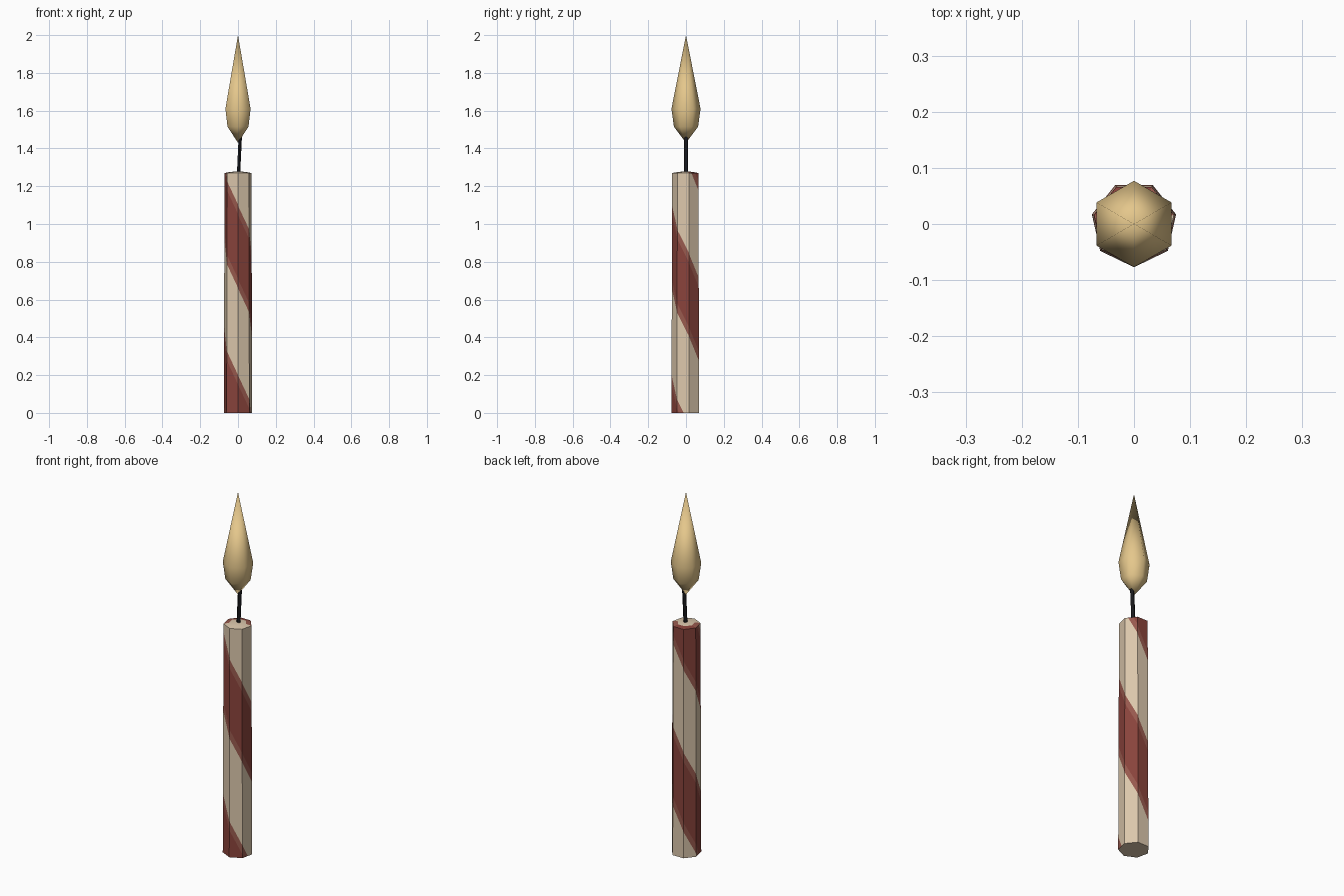
import bpy, bmesh, math
from mathutils import Vector

if "Cube" in bpy.data.objects:
    bpy.data.objects.remove(bpy.data.objects["Cube"])

SIDES, R_LOW, R_TOP, H = 7, 0.077, 0.073, 1.27
PITCH, BAND, EDGE = 0.90, 0.44, 0.05      # stripe rise per turn, height, soft border
LOW_EDGE = 0.66                           # lower stripe border on the front corner


def material(name, rgb):
    m = bpy.data.materials.new(name)
    m.diffuse_color = (*rgb, 1)
    m.use_nodes = True
    m.node_tree.nodes["Principled BSDF"].inputs["Base Color"].default_value = m.diffuse_color
    return m


cream = material("cream_wax", (0.71, 0.57, 0.41))
red = material("red_wax", (0.25, 0.056, 0.044))
faded = material("faded_red_wax", (0.31, 0.10, 0.075))
black = material("black_wick", (0.010, 0.010, 0.012))
gold = material("pale_gold_flame", (0.78, 0.57, 0.26))


def finish(bm, name, mats, angle):
    bmesh.ops.recalc_face_normals(bm, faces=bm.faces)
    me = bpy.data.meshes.new(name)
    bm.to_mesh(me)
    bm.free()
    for m in mats:
        me.materials.append(m)
    ob = bpy.data.objects.new(name, me)
    bpy.context.collection.objects.link(ob)
    bpy.ops.object.select_all(action='DESELECT')
    ob.select_set(True)
    bpy.context.view_layer.objects.active = ob
    bpy.ops.object.shade_smooth_by_angle(angle=math.radians(angle))
    return ob


def ring_point(i, n, r, z):
    a = 2 * math.pi * i / n - math.pi / 2
    return Vector((r * math.cos(a), r * math.sin(a), z))


def loft(bm, n, profile):
    """Rings of n points from (radius, z, x shift); radius 0 gives a tip."""
    rings = []
    for r, z, dx in profile:
        count = n if r else 1
        rings.append([bm.verts.new(ring_point(i, n, r, z) + Vector((dx, 0, 0)))
                      for i in range(count)])
    for a, b in zip(rings, rings[1:]):
        for i in range(n):
            j = (i + 1) % n
            quad = [a[i % len(a)], a[j % len(a)], b[j % len(b)], b[i % len(b)]]
            bm.faces.new(list(dict.fromkeys(quad)))


def wax_index(turn, z):
    """0 cream, 1 red, 2 faded border, following the spiral."""
    h = (z - LOW_EDGE + turn * PITCH) % PITCH
    if h > BAND:
        return 0
    return 1 if EDGE < h < BAND - EDGE else 2


# Candle body: each flat side is sliced along the slanted stripe borders
bm = bmesh.new()
for i in range(SIDES):
    corners = [ring_point(i, SIDES, R_LOW, 0), ring_point(i + 1, SIDES, R_LOW, 0),
               ring_point(i + 1, SIDES, R_TOP, H), ring_point(i, SIDES, R_TOP, H)]
    side = [bm.faces.new([bm.verts.new(c) for c in corners])]
    across = corners[1] - corners[0]
    outward = across.cross(Vector((0, 0, 1)))
    drop = PITCH / SIDES
    normal = (across + Vector((0, 0, -drop))).cross(outward)
    for k in range(-1, 3):
        for off in (0, EDGE, BAND - EDGE, BAND):
            z = LOW_EDGE + off + k * PITCH - i * drop
            point = Vector((corners[0].x, corners[0].y, z))
            geom = side + list({e for f in side for e in f.edges}) \
                + list({v for f in side for v in f.verts})
            cut = bmesh.ops.bisect_plane(bm, geom=geom, dist=1e-6,
                                         plane_co=point, plane_no=normal)
            side = [g for g in cut['geom'] if isinstance(g, bmesh.types.BMFace)]
    for f in side:
        c = f.calc_center_median()
        t = (c - corners[0]).dot(across) / across.length_squared
        f.material_index = wax_index((i + t) / SIDES, c.z)

# Slightly domed top with a rim that carries the stripe, and a flat base
marked = set(bm.faces)
loft(bm, SIDES, [(R_TOP, H, 0), (0.045, 1.275, 0), (0, 1.28, 0)])
loft(bm, SIDES, [(0, 0, 0), (R_LOW, 0, 0)])
for f in bm.faces:
    c = f.calc_center_median()
    if f not in marked and c.z > 1 and c.xy.length > 0.045:
        turn = (math.atan2(c.y, c.x) + math.pi / 2) / (2 * math.pi)
        f.material_index = wax_index(turn, c.z)
bmesh.ops.remove_doubles(bm, verts=bm.verts, dist=1e-5)
finish(bm, "candle_body", [cream, red, faded], 60)

# Wick leaning slightly to the right
bm = bmesh.new()
loft(bm, 6, [(0.010, 1.27, 0.003), (0.010, 1.46, 0.012), (0, 1.461, 0.012)])
finish(bm, "wick", [black], 60)

# Six-sided flame
bm = bmesh.new()
loft(bm, 6, [(0, 1.43, 0), (0.064, 1.515, 0), (0.077, 1.61, 0), (0, 2.0, 0)])
finish(bm, "flame", [gold], 75)
